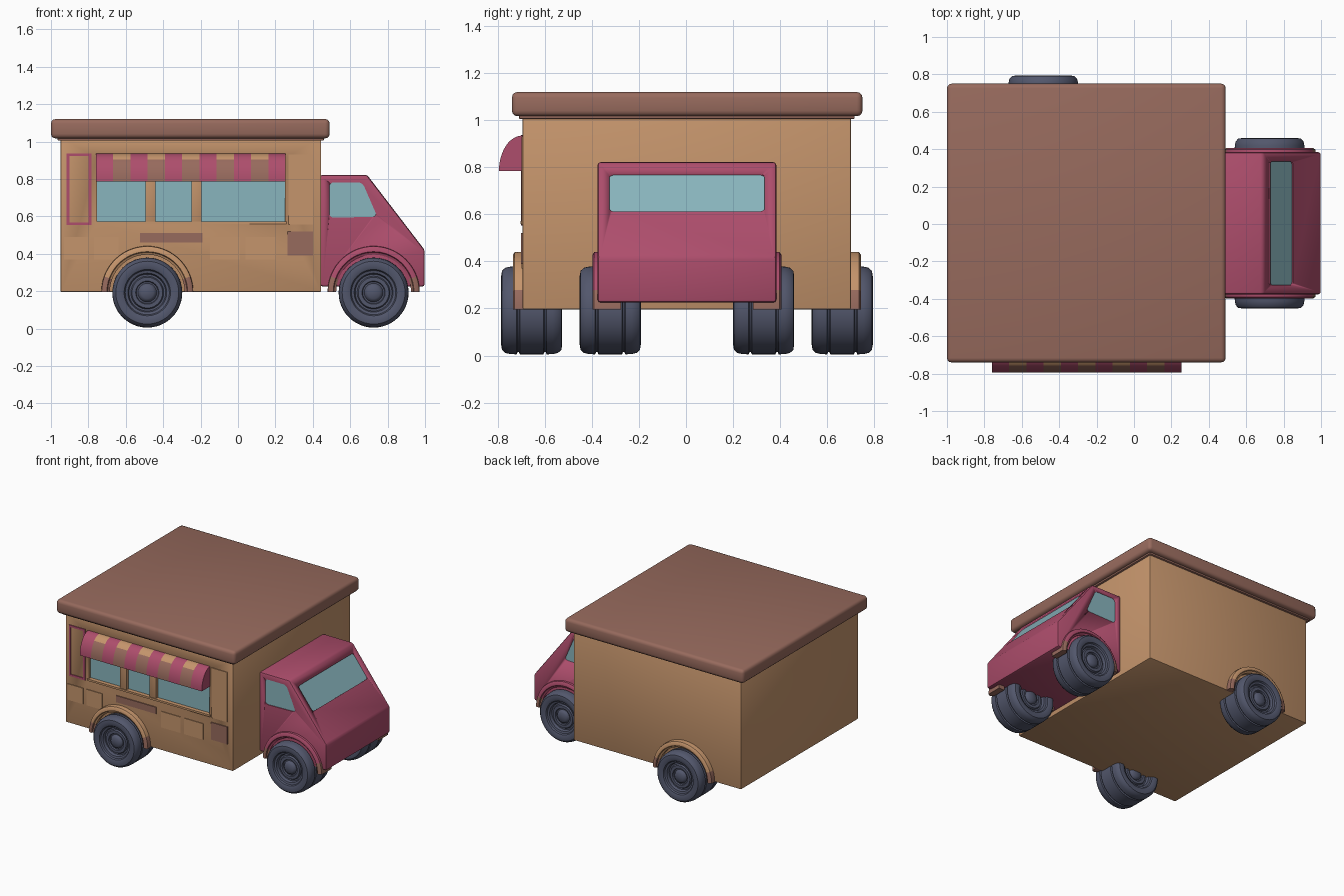
import bpy, bmesh, math
from mathutils import Matrix, Vector

if "Cube" in bpy.data.objects:
    bpy.data.objects.remove(bpy.data.objects["Cube"])

def material(name, rgb):
    m = bpy.data.materials.new(name)
    m.diffuse_color = (*rgb, 1)
    m.use_nodes = True
    m.node_tree.nodes["Principled BSDF"].inputs["Base Color"].default_value = m.diffuse_color
    return m

TAN = material("tan", (0.56, 0.30, 0.15))
BROWN = material("brown", (0.31, 0.145, 0.11))
PINK = material("berry pink", (0.42, 0.075, 0.15))
GLASS = material("pale blue glass", (0.25, 0.46, 0.51))
RUBBER = material("slate rubber", (0.085, 0.095, 0.15))
CY = 0.004  # centre line of the truck

def finish(name, bm, mats, bevel=0.0, segments=2):
    bmesh.ops.recalc_face_normals(bm, faces=bm.faces[:])
    me = bpy.data.meshes.new(name)
    bm.to_mesh(me)
    bm.free()
    ob = bpy.data.objects.new(name, me)
    bpy.context.collection.objects.link(ob)
    for m in mats:
        me.materials.append(m)
    bpy.ops.object.select_all(action='DESELECT')
    ob.select_set(True)
    bpy.context.view_layer.objects.active = ob
    if bevel:
        b = ob.modifiers.new("bevel", 'BEVEL')
        b.width, b.segments, b.limit_method = bevel, segments, 'ANGLE'
        bpy.ops.object.modifier_apply(modifier=b.name)
    bpy.ops.object.shade_smooth_by_angle(angle=math.radians(35))
    return ob

def prism(name, pts, y0, y1, mat, bevel=0.0, rounding=0.0, matrix=None, segments=2):
    """Outline in x/z, extruded from y0 to y1."""
    bm = bmesh.new()
    bm.faces.new([bm.verts.new((x, y0, z)) for x, z in pts])
    if rounding:
        bmesh.ops.bevel(bm, geom=bm.verts[:], offset=rounding, segments=4,
                        profile=0.5, affect='VERTICES')
    r = bmesh.ops.extrude_face_region(bm, geom=bm.faces[:])
    moved = [v for v in r["geom"] if isinstance(v, bmesh.types.BMVert)]
    bmesh.ops.translate(bm, verts=moved, vec=(0, y1 - y0, 0))
    if matrix:
        bm.transform(matrix)
    return finish(name, bm, [mat], bevel, segments)

def rect(x0, x1, z0, z1):
    return [(x0, z0), (x1, z0), (x1, z1), (x0, z1)]

def cut(ob, cutter):
    bpy.context.view_layer.objects.active = ob
    m = ob.modifiers.new("cut", 'BOOLEAN')
    m.operation, m.object, m.solver = 'DIFFERENCE', cutter, 'EXACT'
    bpy.ops.object.modifier_apply(modifier=m.name)
    bpy.data.objects.remove(cutter)

def lathe(name, profile, centre, side, mats, sweep=2 * math.pi, steps=48,
          closed=False, rule=None):
    """Sweep (radius, outward offset) points around a sideways axle."""
    bm = bmesh.new()
    cx, cy, cz = centre
    full = sweep > 6
    rings = []
    for i in range(steps if full else steps + 1):
        a = sweep * i / steps
        rings.append([bm.verts.new((cx + r * math.cos(a), cy + side * o, cz + r * math.sin(a)))
                      for r, o in profile])
    n = len(profile)
    for i in range(steps):
        p, q = rings[i], rings[(i + 1) % len(rings)]
        for j in range(n if closed else n - 1):
            k = (j + 1) % n
            bm.faces.new((p[j], p[k], q[k], q[j]))
    if closed and not full:
        bm.faces.new(rings[0])
        bm.faces.new(rings[-1])
    bmesh.ops.remove_doubles(bm, verts=bm.verts[:], dist=1e-5)
    if rule:
        for f in bm.faces:
            f.material_index = rule(f.calc_center_median())
    return finish(name, bm, mats)

# Kitchen box with a recessed serving hatch
F = -0.695
body = prism("kitchen_body", rect(-0.95, 0.445, 0.195, 1.03), F, 0.702, TAN, 0.008)
cut(body, prism("hatch_cutter", rect(-0.755, 0.25, 0.57, 0.91), F - 0.05, F + 0.03, TAN))
prism("hatch_glass", rect(-0.755, 0.25, 0.57, 0.91), F + 0.023, F + 0.031, GLASS)
for i, x in enumerate((-0.468, -0.222)):
    prism(f"hatch_post_{i}", rect(x - 0.027, x + 0.027, 0.57, 0.91), F - 0.002, F + 0.03, TAN, 0.004)
prism("hatch_sill", rect(-0.765, 0.26, 0.558, 0.572), F - 0.008, F + 0.03, TAN)

# Roof slab and the moulding below it
prism("roof", rect(-1.0, 0.49, 1.017, 1.12), -0.74, 0.75, BROWN, 0.024, segments=3)
prism("roof_moulding", rect(-0.965, 0.46, 1.005, 1.03), -0.71, 0.717, BROWN, 0.006)

# Striped quarter-round awning: berry stripes alternate with brown, tan at the top
bm = bmesh.new()
x0, x1, stripes, arc = -0.76, 0.255, 11, 12
rows = []
for i in range(stripes + 1):
    x = x0 + (x1 - x0) * i / stripes
    rows.append([bm.verts.new((x, F - 0.1 * math.cos(t), 0.785 + 0.15 * math.sin(t)))
                 for t in (math.pi / 2 * j / arc for j in range(arc + 1))]
                + [bm.verts.new((x, F, 0.785))])
for i in range(stripes):
    p, q = rows[i], rows[i + 1]
    for j in range(arc + 2):
        k = (j + 1) % (arc + 2)
        f = bm.faces.new((p[j], p[k], q[k], q[j]))
        if i % 2:
            f.material_index = 2 if f.calc_center_median().z > 0.9 else 1
bm.faces.new(rows[0])
bm.faces.new(rows[-1])
finish("awning", bm, [PINK, BROWN, TAN])

# Painted door frame, vents and thin panels on the serving side
for n, r in {"left": (-0.917, -0.902, 0.553, 0.937), "right": (-0.799, -0.784, 0.553, 0.937),
             "top": (-0.902, -0.799, 0.922, 0.937), "bottom": (-0.902, -0.799, 0.553, 0.568)}.items():
    prism(f"menu_frame_{n}", rect(*r), F - 0.006, F + 0.002, PINK)
prism("counter_strip", rect(-0.525, -0.19, 0.46, 0.51), F - 0.007, F + 0.002, BROWN)
prism("vent_panel", rect(0.265, 0.402, 0.39, 0.52), F - 0.007, F + 0.002, BROWN)
prism("tall_panel", rect(0.27, 0.40, 0.555, 0.93), F - 0.005, F + 0.002, TAN)
for i, (a, b) in enumerate(((-0.93, -0.8), (-0.77, -0.64), (-0.15, 0.01), (0.04, 0.2))):
    prism(f"lower_panel_{i}", rect(a, b, 0.37, 0.49), F - 0.005, F + 0.002, TAN)

# Cab
S = 0.38
cab = prism("cab", [(0.44, 0.225), (0.998, 0.225), (0.998, 0.42), (0.69, 0.822), (0.44, 0.822)],
            CY - S, CY + S, PINK, 0.013)

# Recessed side windows
window = [(0.488, 0.592), (0.745, 0.598), (0.665, 0.782), (0.488, 0.782)]
for side, label in ((-1, "front"), (1, "back")):
    y = CY + side * S
    cut(cab, prism("window_cutter", window, y + side * 0.03, y - side * 0.012, PINK, rounding=0.025))
    prism(f"{label}_side_window", window, y - side * 0.006, y - side * 0.014, GLASS, rounding=0.025)

# Recessed windscreen lying on the sloping front
s = Vector((0.69 - 0.998, 0, 0.822 - 0.42)).normalized()
n = Vector((s.z, 0, -s.x))
mid = Vector((0.998, CY, 0.42)) + s * ((0.692 - 0.42) / s.z)
slope = Matrix(((0, -n.x, s.x, mid.x), (1, 0, 0, mid.y), (0, -n.z, s.z, mid.z), (0, 0, 0, 1)))
pane = rect(-0.33, 0.33, -0.1, 0.1)
cut(cab, prism("screen_cutter", pane, -0.03, 0.014, PINK, rounding=0.018, matrix=slope))
prism("windscreen", pane, 0.008, 0.016, GLASS, rounding=0.018, matrix=slope)

# Wheels with grooved tread and ringed hubs, under stepped arches with brown ends
face = [(0, 0.112), (0.032, 0.11), (0.045, 0.1), (0.05, 0.09), (0.058, 0.09), (0.062, 0.1),
        (0.082, 0.1), (0.088, 0.088), (0.098, 0.088), (0.104, 0.108), (0.118, 0.112),
        (0.124, 0.122), (0.145, 0.13), (0.168, 0.126), (0.181, 0.112), (0.186, 0.09),
        (0.187, 0.064), (0.178, 0.06), (0.178, 0.054), (0.187, 0.05)]
wheel = face + [(r, -o) for r, o in reversed(face)]
arch = [(0.2, -0.08), (0.2, 0.028), (0.212, 0.034), (0.216, 0.042), (0.232, 0.042),
        (0.244, 0.034), (0.246, 0.02), (0.246, -0.08)]
for axle, x, hub, wall, colour in (("rear", -0.485, 0.66, 0.698, TAN), ("front", 0.725, 0.326, S - 0.02, PINK)):
    for side, label in ((-1, "near"), (1, "far")):
        lathe(f"{axle}_{label}_wheel", wheel, (x, CY + side * hub, 0.192), side, [RUBBER])
        lathe(f"{axle}_{label}_arch", arch, (x, CY + side * wall, 0.195), side, [colour, BROWN],
              math.pi, 36, True, lambda c: 1 if c.z < 0.27 else 0)
